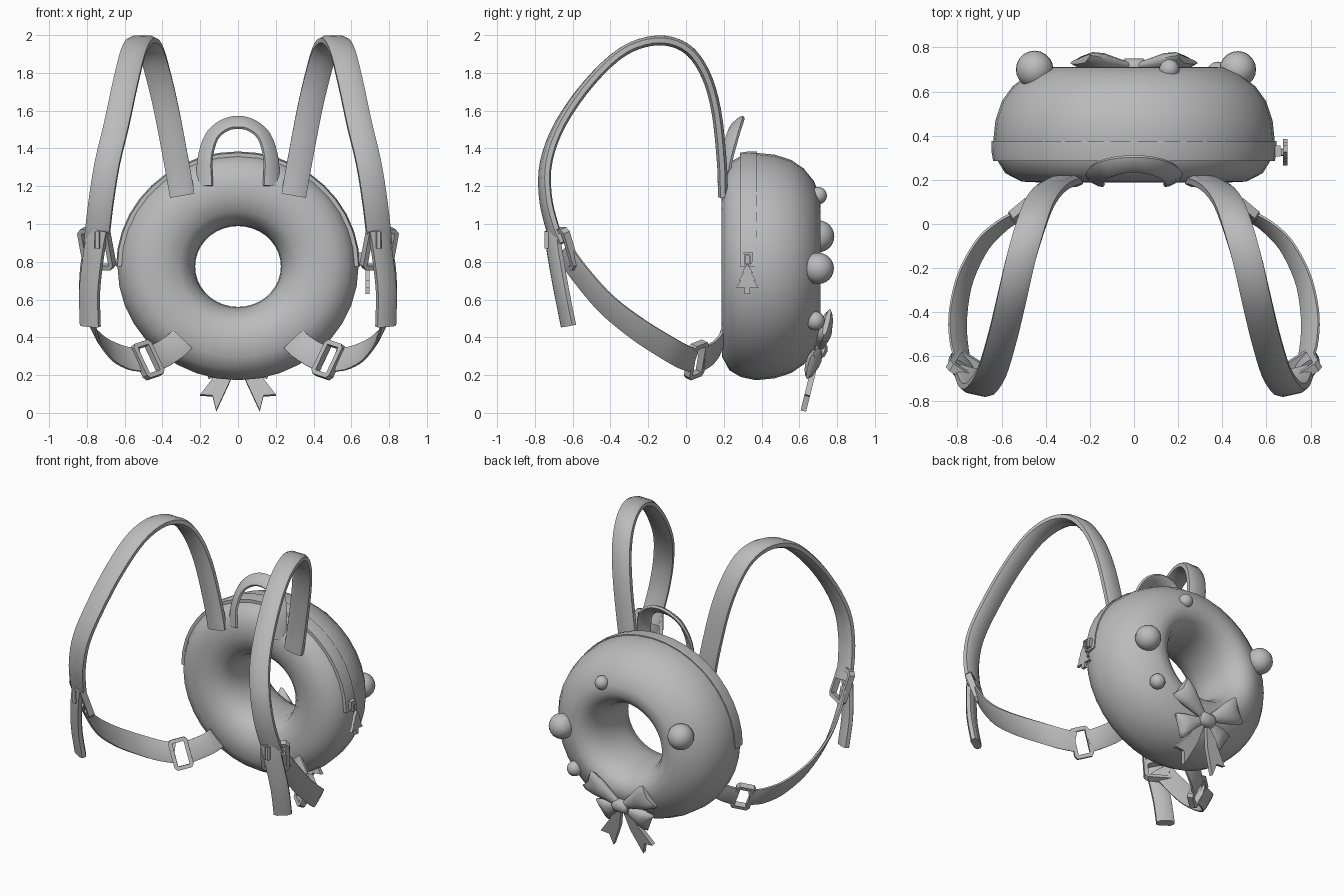
import bpy, bmesh, math
from mathutils import Vector as V

if "Cube" in bpy.data.objects:
    bpy.data.objects.remove(bpy.data.objects["Cube"])

grey = bpy.data.materials.new("soft_grey")
grey.diffuse_color = (0.5, 0.5, 0.5, 1)
grey.use_nodes = True
grey.node_tree.nodes["Principled BSDF"].inputs["Base Color"].default_value = grey.diffuse_color


def finish(name, bm, angle=40):
    bmesh.ops.recalc_face_normals(bm, faces=bm.faces)
    me = bpy.data.meshes.new(name)
    bm.to_mesh(me)
    bm.free()
    me.materials.append(grey)
    ob = bpy.data.objects.new(name, me)
    bpy.context.collection.objects.link(ob)
    bpy.ops.object.select_all(action='DESELECT')
    bpy.context.view_layer.objects.active = ob
    ob.select_set(True)
    bpy.ops.object.shade_smooth_by_angle(angle=math.radians(angle))
    return ob


def loft(name, rings, loop=False, angle=40):
    """Skin a list of closed point rings."""
    bm = bmesh.new()
    vs = [[bm.verts.new(p) for p in r] for r in rings]
    n = len(vs[0])
    for i in range(len(vs) if loop else len(vs) - 1):
        a, b = vs[i], vs[(i + 1) % len(vs)]
        for j in range(n):
            k = (j + 1) % n
            bm.faces.new((a[j], a[k], b[k], b[j]))
    if not loop:
        bm.faces.new(vs[0])
        bm.faces.new(vs[-1])
    return finish(name, bm, angle)


def spline(pts, steps=4):
    """Catmull-Rom samples through the points."""
    p = [pts[0] * 2 - pts[1]] + pts + [pts[-1] * 2 - pts[-2]]
    out = []
    for i in range(1, len(p) - 2):
        a, b, c, d = p[i - 1:i + 3]
        for s in range(steps):
            t = s / steps
            out.append(0.5 * (2 * b + (c - a) * t + (2 * a - 5 * b + 4 * c - d) * t ** 2
                              + (3 * b - a - 3 * c + d) * t ** 3))
    return out + [pts[-1]]


def strap(name, pts, ws, width, thick, side=1, steps=4):
    """Band along a path; its width direction turns through the vectors ws."""
    path = spline([V(p) for p in pts], steps)
    rings, last = [], len(path) - 1
    for i, c in enumerate(path):
        tan = (path[min(i + 1, last)] - path[max(i - 1, 0)]).normalized()
        f = i / last * (len(ws) - 1)
        k = min(int(f), len(ws) - 2)
        w = V(ws[k]).lerp(V(ws[k + 1]), f - k)
        w = (w - tan * w.dot(tan)).normalized()
        n = tan.cross(w) * thick / 2
        w = w * width / 2
        ring = [c + w * a + n * b for a, b in
                ((-1, -.5), (-.6, -1), (.6, -1), (1, -.5), (1, .5), (.6, 1), (-.6, 1), (-1, .5))]
        rings.append([(q.x * side, q.y, q.z) for q in ring])
    return loft(name, rings)


def buckle(name, c, u, v, su, sv, bar, depth, side):
    """Rectangular ring with clipped corners in the u-v plane."""
    c, u = V(c), V(u).normalized()
    v = V(v)
    v = (v - u * v.dot(u)).normalized()
    n = u.cross(v) * depth / 2
    rings = []
    for a, b in ((1, .8), (.75, 1), (-.75, 1), (-1, .8), (-1, -.8), (-.75, -1), (.75, -1), (1, -.8)):
        o = c + u * a * su / 2 + v * b * sv / 2
        sa, sb = math.copysign(1, a), math.copysign(1, b)
        i = c + u * sa * (su / 2 - bar) + v * sb * (sv / 2 - bar)
        i += (o - i) * .08
        rings.append([(q.x * side, q.y, q.z) for q in (o + n, i + n, i - n, o - n)])
    return loft(name, rings, True, 30)


def plate(name, pts, o, u, v, thick):
    """Extruded flat outline."""
    n = u.cross(v).normalized() * thick / 2
    f = [o + u * a + v * b for a, b in pts]
    return loft(name, [[p - n for p in f], [p + n for p in f]], angle=30)


def ball(name, c, r):
    bm = bmesh.new()
    bmesh.ops.create_uvsphere(bm, u_segments=20, v_segments=12, radius=r)
    bmesh.ops.translate(bm, verts=bm.verts, vec=c)
    return finish(name, bm, 60)


def spin_ring(profile, t):
    return [(r * 1.06 * math.cos(t), y, 0.775 + r * math.sin(t)) for r, y in profile]


# ring-shaped bag body
body = [(.214, .45), (.219, .36), (.243, .27), (.295, .215), (.38, .187), (.48, .192),
        (.55, .23), (.585, .29), (.602, .37), (.592, .47), (.565, .555), (.52, .622),
        (.455, .675), (.385, .708), (.33, .712), (.275, .68), (.237, .61), (.22, .53)]
loft("bag_body", [spin_ring(body, i * math.tau / 36) for i in range(36)], True, 60)

# zipper band over the upper half
band = [(.56, .285), (.602, .285), (.609, .33), (.608, .375), (.56, .375)]
loft("zipper_band", [spin_ring(band, math.pi * i / 20) for i in range(21)])

# zipper slider, ring and tree-shaped pull
Y, Z = V((0, 1, 0)), V((0, 0, 1))
plate("zipper_slider", [(-.02, -.03), (.02, -.03), (.025, .03), (-.025, .03)],
      V((.65, .33, .82)), Y, Z, .025)
buckle("zipper_ring", (.672, .325, .81), (0, 1, 0), (0, 0, 1), .035, .06, .01, .012, 1)
half = [(.015, .63), (.015, .665), (.06, .66), (.035, .70), (.045, .70), (.022, .74),
        (.03, .74), (0, .79)]
tree = half + [(-a, b) for a, b in half[-2::-1]]
plate("zipper_pull", tree, V((.685, .325, 0)), Y, Z, .02)

# round beads on the back
for name, c, r in (("bead_large_left", (-.45, .70, .935), .085),
                   ("bead_large_right", (.47, .70, .765), .083),
                   ("bead_small_top", (.16, .70, 1.15), .046),
                   ("bead_small_low", (.38, .685, .487), .05)):
    ball(name, c, r)

# bow: four puffed loops, two tails and a knot in a tilted plane
knot, X, U = V((0, .71, .335)), V((1, 0, 0)), V((0, .24, .97)).normalized()
N = V((0, .97, -.24)).normalized()
for s in (1, -1):
    for part, end, spread, dip in (("upper", (.245, .15), .088, 0), ("lower", (.19, -.10), .08, .03)):
        d = X * end[0] * s + U * end[1] - N * dip
        across = d.cross(N).normalized()
        rings = []
        for t, h, k in ((0, .2, .014), (.3, .45, .026), (.65, .82, .04), (.9, 1, .034), (1, .97, .014)):
            rings.append([knot + d * (t - .08 * t * (1 - abs(math.sin(a))))
                          + across * spread * h * math.sin(a) + N * k * math.cos(a)
                          for a in (j * math.tau / 12 for j in range(12))])
        loft("bow_loop_" + part, rings, angle=50)
    plate("bow_tail", [(0, 0), (.05 * s, 0), (.11 * s, -.13), (.20 * s, -.25), (.135 * s, -.255),
                       (.115 * s, -.337), (.04 * s, -.17)], knot - N * .008, X, U, .03)
rings = []
for t, k in ((-1, .65), (-.7, 1), (.7, 1), (1, .65)):
    rings.append([knot + X * .06 * t + U * .048 * k * math.sin(a) + N * .04 * k * math.cos(a)
                  for a in (j * math.tau / 10 for j in range(10))])
loft("bow_knot", rings, angle=50)

# carry handle arch
leg = [(.175, .195, 1.20), (.175, .215, 1.34), (.14, .245, 1.46), (.075, .265, 1.52)]
strap("carry_handle", leg + [(0, .272, 1.538)] + [(-x, y, z) for x, y, z in leg[::-1]],
      [(.85, .45, 0), (0, .75, .65), (-.85, .45, 0)], .09, .03)

for s in (1, -1):
    # padded shoulder strap looping up and forward
    strap("shoulder_strap", [(.295, .195, 1.15), (.325, .19, 1.32), (.378, .16, 1.6),
                             (.425, .10, 1.8), (.465, .0, 1.93), (.51, -.15, 1.972),
                             (.552, -.33, 1.915), (.595, -.51, 1.75), (.642, -.665, 1.53),
                             (.69, -.74, 1.33), (.72, -.745, 1.15), (.74, -.71, .99),
                             (.75, -.67, .89)],
          [(1, 0, 0), (1, 0, 0), (.95, .35, 0)], .132, .052, s)
    # adjuster buckle and hanging strap end
    buckle("adjuster_buckle", (.748, -.655, .868), (.8, .5, 0), (.02, .42, -1),
           .185, .23, .028, .04, s)
    strap("strap_tail", [(.74, -.71, .97), (.762, -.695, .85), (.785, -.66, .65), (.782, -.622, .46)],
          [(.8, .5, 0), (.8, .5, 0)], .115, .05, s)
    strap("adjuster_pin", [(.745, -.735, .96), (.745, -.735, .87)], [(1, 0, 0), (1, 0, 0)],
          .03, .03, s)
    # lower strap sweeping back to the bag
    strap("lower_strap", [(.765, -.65, .86), (.79, -.56, .735), (.797, -.42, .575),
                          (.765, -.25, .44), (.69, -.10, .345), (.60, -.01, .295),
                          (.52, .04, .28)],
          [(.7, .55, .55), (.5, .2, 1), (.35, .2, 1)], .13, .022, s)
    buckle("lower_buckle", (.48, .055, .28), (-.6, .5, .2), (.35, .25, 1), .125, .20, .027, .04, s)
    strap("anchor_strap", [(.45, .09, .285), (.39, .14, .315), (.33, .175, .355),
                           (.295, .19, .39)],
          [(.35, .2, 1), (.11, 0, .10)], .14, .026, s)
